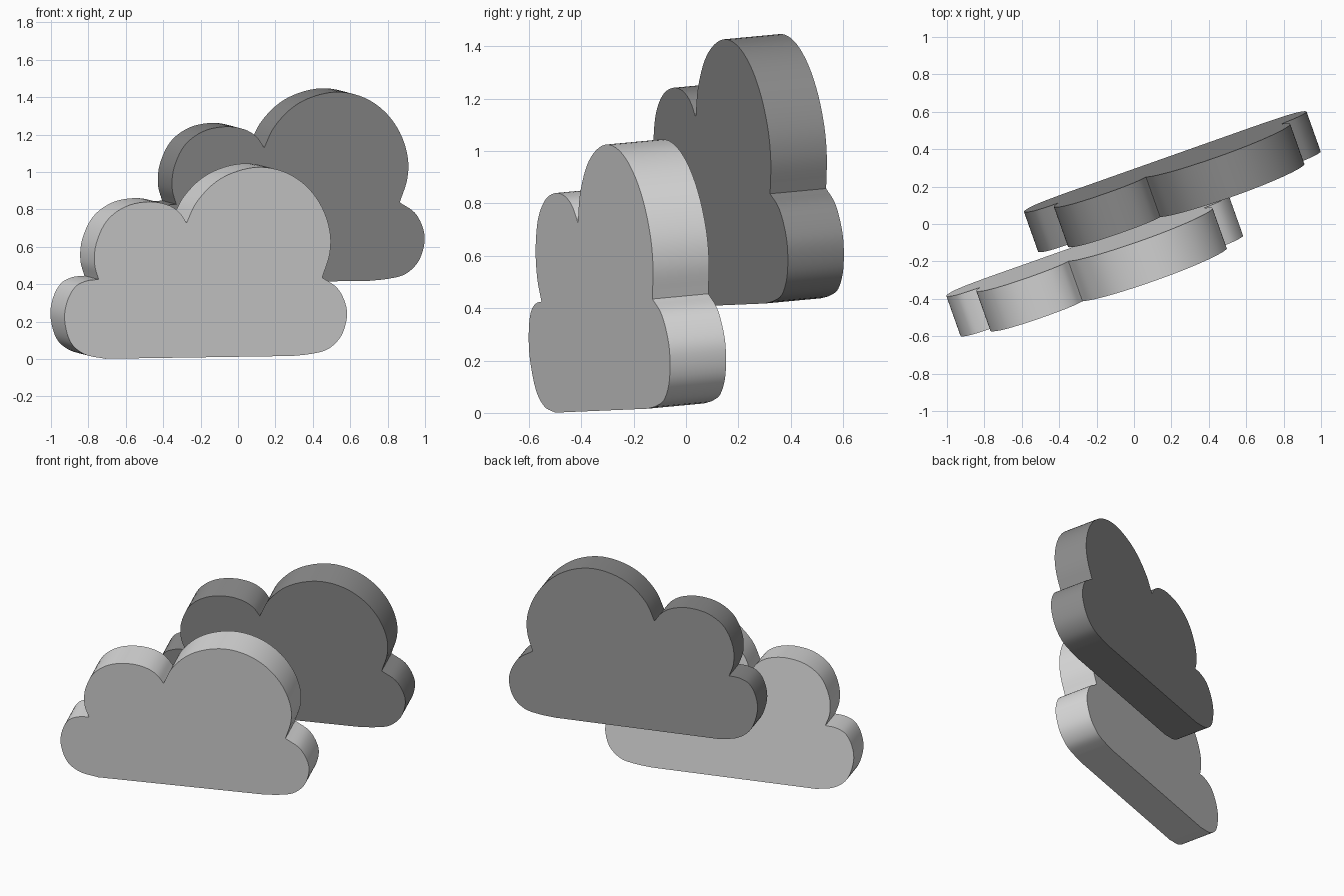
import bpy, bmesh, math
from mathutils import Vector

if "Cube" in bpy.data.objects:
    bpy.data.objects.remove(bpy.data.objects["Cube"])

# Cloud lobes as seen from the front (x, z); each list ends at a sharp crease
LOBES = [
    [(-.71, .001), (-.82, .025), (-.895, .09), (-.927, .21), (-.912, .31),
     (-.87, .385), (-.81, .417), (-.745, .425)],
    [(-.745, .425), (-.767, .51), (-.757, .62), (-.70, .74), (-.60, .815),
     (-.48, .84), (-.38, .825), (-.315, .785), (-.275, .727)],
    [(-.275, .727), (-.22, .84), (-.12, .945), (0, 1.005), (.13, 1.025),
     (.26, .995), (.37, .92), (.45, .81), (.492, .68), (.49, .56), (.45, .435)],
    [(.45, .435), (.53, .38), (.573, .30), (.582, .22), (.55, .12),
     (.48, .052), (.39, .027), (.29, .016)],
]
DEPTH = Vector((-.076, .214, .02))      # thickness direction of the tilted slab


def smooth_path(pts, steps=5):
    """Catmull-Rom curve through pts, ends included."""
    p = [Vector(q) for q in pts]
    p = [2 * p[0] - p[1]] + p + [2 * p[-1] - p[-2]]
    out = []
    for i in range(1, len(p) - 2):
        a, b, c, d = p[i - 1:i + 3]
        for s in range(steps):
            t = s / steps
            out.append(.5 * (2 * b + (c - a) * t + (2 * a - 5 * b + 4 * c - d) * t ** 2
                             + (3 * b - a - 3 * c + d) * t ** 3))
    return out + [p[-2]]


def outline():
    pts = []
    for lobe in LOBES:
        path = smooth_path(lobe)
        pts += path if lobe is LOBES[-1] else path[:-1]
    return pts


def make_cloud(name, offset, colour_name, value):
    bm = bmesh.new()
    verts = []
    for x, z in outline():
        y = -.595 + .355 * (x + .925) - .093 * (z - .2)    # turned, leaning face
        verts.append(bm.verts.new(Vector((x, y, z)) + Vector(offset)))
    face = bm.faces.new(verts)
    # thicken the outline into a slab
    ret = bmesh.ops.extrude_face_region(bm, geom=[face], use_keep_orig=True)
    moved = [g for g in ret["geom"] if isinstance(g, bmesh.types.BMVert)]
    bmesh.ops.translate(bm, verts=moved, vec=DEPTH)
    bmesh.ops.recalc_face_normals(bm, faces=bm.faces[:])
    # smooth rim, sharp creases
    for f in bm.faces:
        f.smooth = True
    for e in bm.edges:
        e.smooth = e.calc_face_angle(0) < math.radians(30)
    mesh = bpy.data.meshes.new(name)
    bm.to_mesh(mesh)
    bm.free()
    mat = bpy.data.materials.new(colour_name)
    mat.diffuse_color = (value, value, value, 1)
    mat.use_nodes = True
    mat.node_tree.nodes["Principled BSDF"].inputs["Base Color"].default_value = mat.diffuse_color
    mesh.materials.append(mat)
    obj = bpy.data.objects.new(name, mesh)
    bpy.context.collection.objects.link(obj)


make_cloud("front_cloud", (0, 0, 0), "light grey", .70)
make_cloud("back_cloud", (.415, .45, .402), "dark grey", .27)
